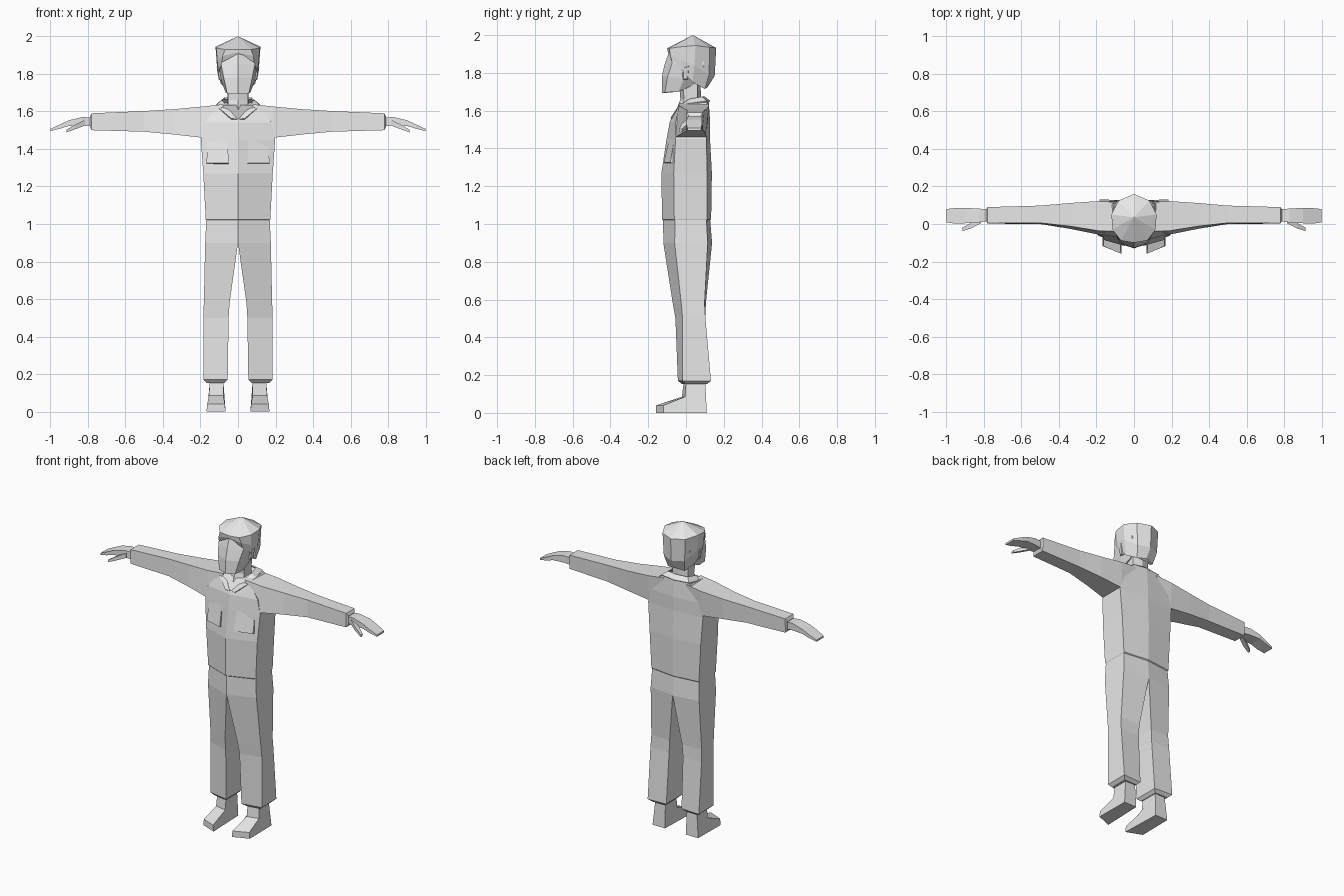
import bpy, bmesh

cloth = bpy.data.materials.new("plain_light_grey")
cloth.diffuse_color = (0.8, 0.8, 0.8, 1)


def loft(name, rings, mirror=False, caps=True, closed=True, thick=0):
    """Skin a list of equal-length rings of 3D points with flat quads."""
    bm = bmesh.new()
    rows = [[bm.verts.new(p) for p in r] for r in rings]
    n = len(rows[0])
    for a, b in zip(rows, rows[1:]):
        for i in range(n if closed else n - 1):
            j = (i + 1) % n
            bm.faces.new((a[i], a[j], b[j], b[i]))
    if caps:
        bm.faces.new(rows[0][::-1])
        bm.faces.new(rows[-1])
    bmesh.ops.remove_doubles(bm, verts=bm.verts, dist=0.0005)
    bmesh.ops.recalc_face_normals(bm, faces=bm.faces)
    me = bpy.data.meshes.new(name)
    bm.to_mesh(me)
    bm.free()
    me.materials.append(cloth)
    ob = bpy.data.objects.new(name, me)
    bpy.context.collection.objects.link(ob)
    if thick:
        ob.modifiers.new("Thickness", 'SOLIDIFY').thickness = thick
    if mirror:
        ob.modifiers.new("Mirror", 'MIRROR').use_clip = False
    return ob


def full(half):
    """Complete a half ring running from front centre to back centre."""
    return half + [(-x, y, z) for x, y, z in half[-2:0:-1]]


def body_ring(z, x, front, side_front, side_back, back):
    return full([(0, front, z), (x, side_front, z), (x, side_back, z), (0, back, z)])


# Torso, with a small hem step at the waist
loft("torso", [
    body_ring(0.90, 0.175, -0.120, -0.060, 0.115, 0.138),
    body_ring(1.02, 0.169, -0.121, -0.058, 0.108, 0.128),
    body_ring(1.025, 0.172, -0.127, -0.062, 0.112, 0.133),
    body_ring(1.27, 0.185, -0.130, -0.065, 0.112, 0.137),
    body_ring(1.45, 0.198, -0.103, -0.055, 0.108, 0.127),
    body_ring(1.54, 0.180, -0.086, -0.055, 0.112, 0.128),
    full([(0, -0.078, 1.56), (0.11, -0.035, 1.633), (0.11, 0.11, 1.645), (0, 0.12, 1.65)]),
])


# Trouser legs: four-sided, with a tapered cuff underside
def leg_ring(z, xi, xo, fi, fo, bo, bi):
    return [(xi, fi, z), (xo, fo, z), (xo, bo, z), (xi, bi, z)]


loft("trouser_leg", [
    leg_ring(0.90, 0.000, 0.175, -0.120, -0.060, 0.115, 0.138),
    leg_ring(0.58, 0.045, 0.182, -0.070, -0.025, 0.098, 0.105),
    leg_ring(0.50, 0.050, 0.185, -0.056, -0.018, 0.103, 0.103),
    leg_ring(0.17, 0.055, 0.185, -0.043, -0.018, 0.132, 0.125),
    leg_ring(0.152, 0.073, 0.165, -0.020, -0.005, 0.112, 0.110),
], mirror=True)

# Shoes: side profile lofted from inner to outer face, toes turned out
loft("shoe", [
    [(0.066, -0.158, 0), (0.070, -0.158, 0.04), (0.078, -0.022, 0.085),
     (0.078, -0.012, 0.16), (0.078, 0.102, 0.16), (0.075, 0.110, 0)],
    [(0.168, -0.118, 0), (0.164, -0.118, 0.04), (0.155, -0.005, 0.085),
     (0.150, 0.000, 0.16), (0.150, 0.102, 0.16), (0.165, 0.110, 0)],
], mirror=True)


# Sleeves, with a recessed cuff opening
def arm_ring(x, top, bottom, tf, bf, tb, bb):
    return [(x, tf, top), (x, tb, top), (x, bb, bottom), (x, bf, bottom)]


loft("sleeve", [
    arm_ring(0.08, 1.638, 1.46, -0.040, -0.070, 0.115, 0.105),
    arm_ring(0.19, 1.626, 1.46, -0.036, -0.056, 0.122, 0.108),
    arm_ring(0.34, 1.612, 1.477, -0.012, -0.026, 0.112, 0.104),
    arm_ring(0.50, 1.602, 1.492, 0.006, 0.000, 0.098, 0.094),
    arm_ring(0.78, 1.590, 1.500, 0.004, 0.002, 0.090, 0.088),
    arm_ring(0.788, 1.575, 1.515, 0.014, 0.014, 0.080, 0.080),
], mirror=True)

# Hand: drooping mitten shape
loft("hand", [
    arm_ring(0.77, 1.567, 1.520, 0.018, 0.018, 0.078, 0.078),
    arm_ring(0.83, 1.570, 1.525, 0.008, 0.008, 0.082, 0.082),
    arm_ring(0.90, 1.553, 1.523, 0.004, 0.004, 0.086, 0.086),
    arm_ring(0.95, 1.530, 1.508, 0.002, 0.002, 0.085, 0.085),
    arm_ring(1.00, 1.507, 1.495, 0.008, 0.008, 0.080, 0.080),
], mirror=True)
loft("thumb", [
    arm_ring(0.815, 1.555, 1.525, 0.005, 0.005, 0.035, 0.035),
    arm_ring(0.865, 1.532, 1.506, -0.022, -0.022, 0.008, 0.008),
    arm_ring(0.915, 1.502, 1.488, -0.038, -0.038, -0.020, -0.020),
], mirror=True)

# Breast pockets: wedges standing off the chest at their lower edge
loft("breast_pocket", [
    [(0.055, -0.090, 1.45), (0.165, -0.062, 1.45), (0.165, -0.05, 1.45), (0.055, -0.07, 1.45)],
    [(0.050, -0.117, 1.325), (0.167, -0.083, 1.325), (0.167, -0.06, 1.32), (0.05, -0.09, 1.315)],
], mirror=True)

# Neck
loft("neck", [
    full([(0, -0.072, 1.55), (0.055, -0.025, 1.58), (0.062, 0.06, 1.60), (0, 0.085, 1.60)]),
    full([(0, -0.030, 1.66), (0.052, -0.010, 1.66), (0.056, 0.06, 1.66), (0, 0.080, 1.66)]),
    full([(0, -0.035, 1.78), (0.060, -0.020, 1.78), (0.060, 0.06, 1.78), (0, 0.075, 1.78)]),
])

# Turned-down collar: open strip from the front opening round the nape
loft("collar", [
    [(0.005, -0.080, 1.560), (0.055, -0.042, 1.620), (0.085, 0.015, 1.662),
     (0.072, 0.085, 1.674), (0, 0.098, 1.676)],
    [(0.035, -0.082, 1.562), (0.102, -0.045, 1.618), (0.113, 0.025, 1.640),
     (0.100, 0.112, 1.652), (0, 0.128, 1.652)],
], mirror=True, caps=False, closed=False, thick=0.008)

# Head: flat jaw, ridged face
loft("head", [
    full([(0, -0.128, 1.692), (0.058, -0.112, 1.697), (0.066, -0.040, 1.700),
          (0.062, 0.045, 1.740), (0, 0.060, 1.740)]),
    full([(0, -0.128, 1.780), (0.076, -0.098, 1.780), (0.092, -0.010, 1.770),
          (0.080, 0.090, 1.780), (0, 0.110, 1.780)]),
    full([(0, -0.112, 1.850), (0.090, -0.074, 1.850), (0.103, 0.000, 1.850),
          (0.095, 0.095, 1.850), (0, 0.120, 1.850)]),
    full([(0, -0.085, 1.925), (0.080, -0.060, 1.925), (0.100, 0.020, 1.925),
          (0.075, 0.095, 1.925), (0, 0.120, 1.925)]),
])

# Ears
loft("ear", [
    [(0.085, -0.020, 1.765), (0.085, -0.022, 1.830), (0.085, 0.020, 1.840), (0.085, 0.012, 1.765)],
    [(0.098, -0.012, 1.768), (0.108, -0.012, 1.825), (0.114, 0.014, 1.835), (0.102, 0.008, 1.768)],
], mirror=True)

# Hair: faceted cap with a peaked crown
loft("hair", [
    full([(0, -0.088, 1.905), (0.085, -0.077, 1.865), (0.104, -0.020, 1.815),
          (0.092, 0.035, 1.750), (0.060, 0.100, 1.715), (0, 0.115, 1.725)]),
    full([(0, -0.097, 1.915), (0.082, -0.084, 1.895), (0.111, -0.025, 1.870),
          (0.112, 0.045, 1.840), (0.075, 0.122, 1.790), (0, 0.152, 1.785)]),
    full([(0, -0.100, 1.930), (0.070, -0.088, 1.930), (0.115, -0.030, 1.938),
          (0.120, 0.050, 1.945), (0.082, 0.125, 1.935), (0, 0.160, 1.932)]),
    full([(0, 0.034, 1.999), (0.001, 0.034, 1.999), (0.001, 0.035, 2.0),
          (0.001, 0.036, 2.0), (0.001, 0.037, 2.0), (0, 0.037, 2.0)]),
])
